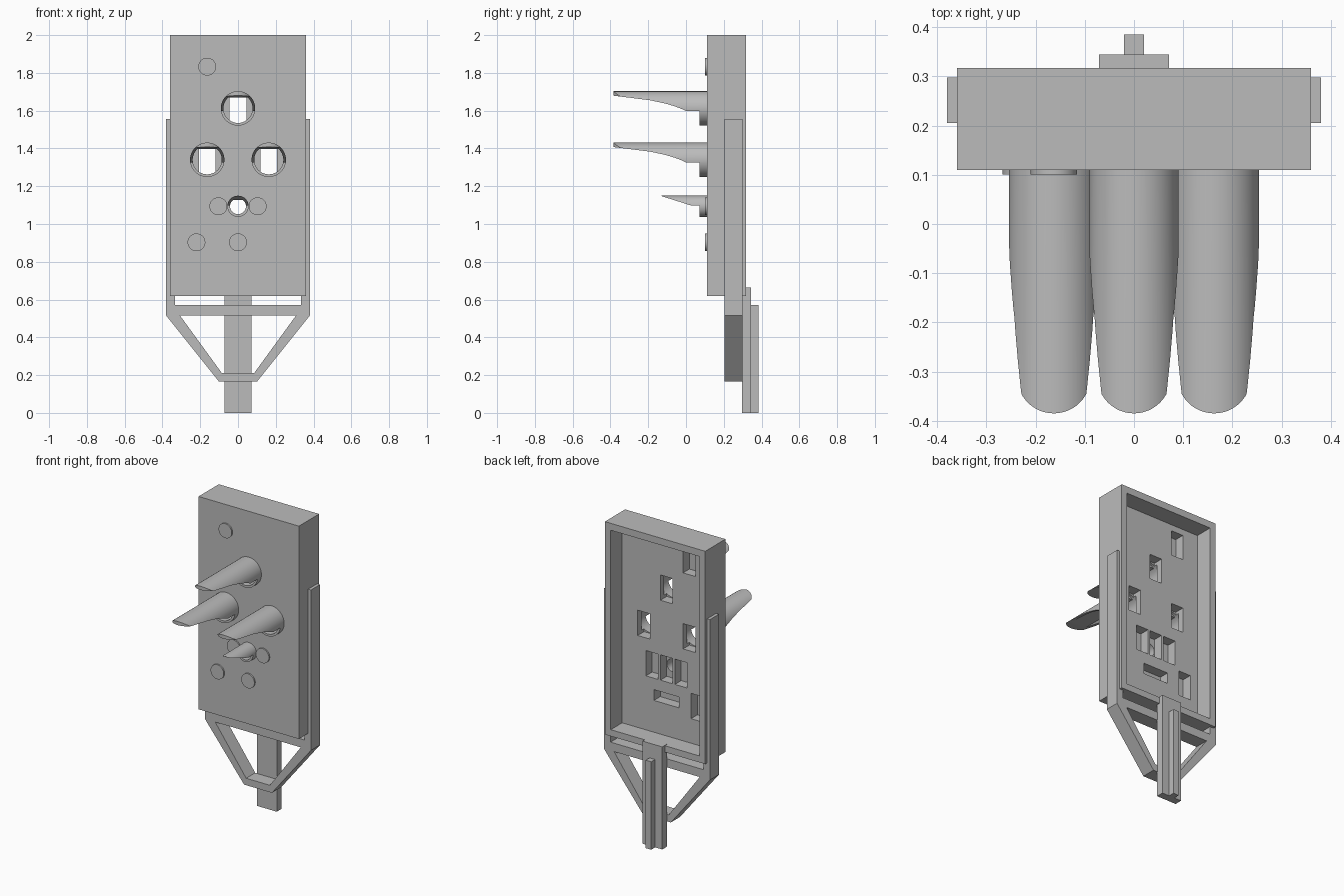
import bpy, bmesh, math
from mathutils import Vector

if "Cube" in bpy.data.objects:
    bpy.data.objects.remove(bpy.data.objects["Cube"], do_unlink=True)

grey = bpy.data.materials.new("plain grey")
grey.use_nodes = True
grey.diffuse_color = (0.5, 0.5, 0.5, 1)
grey.node_tree.nodes["Principled BSDF"].inputs["Base Color"].default_value = (0.5, 0.5, 0.5, 1)


def prism(name, points, axis, lo, hi):
    """Extrude a 2D outline along an axis; the outline uses the other two axes in order."""
    def place(p, d):
        return {"x": (d, p[0], p[1]), "y": (p[0], d, p[1]), "z": (p[0], p[1], d)}[axis]
    bm = bmesh.new()
    face = bm.faces.new([bm.verts.new(place(p, lo)) for p in points])
    result = bmesh.ops.extrude_face_region(bm, geom=[face])
    moved = [v for v in result["geom"] if isinstance(v, bmesh.types.BMVert)]
    bmesh.ops.translate(bm, verts=moved, vec=Vector(place((0, 0), hi - lo)))
    bmesh.ops.recalc_face_normals(bm, faces=bm.faces)
    mesh = bpy.data.meshes.new(name)
    bm.to_mesh(mesh)
    bm.free()
    mesh.materials.append(grey)
    obj = bpy.data.objects.new(name, mesh)
    bpy.context.collection.objects.link(obj)
    return obj


def box(name, x0, x1, y0, y1, z0, z1):
    return prism(name, [(x0, z0), (x1, z0), (x1, z1), (x0, z1)], "y", y0, y1)


def circle(x, z, r, top=1.0, n=64):
    """Round outline, optionally flattened at a height above its centre."""
    angles = [2 * math.pi * (i + 0.5) / n for i in range(n)]
    pts = [(x + r * math.cos(a), z + r * math.sin(a)) for a in angles]
    return [p for p in pts if p[1] <= z + top]


def combine(obj, other, operation="DIFFERENCE"):
    mod = obj.modifiers.new("cut", "BOOLEAN")
    mod.operation, mod.solver, mod.object = operation, "EXACT", other
    bpy.context.view_layer.objects.active = obj
    bpy.ops.object.modifier_apply(modifier=mod.name)
    bpy.data.objects.remove(other, do_unlink=True)


def smooth(obj):
    bpy.ops.object.select_all(action="DESELECT")
    obj.select_set(True)
    bpy.context.view_layer.objects.active = obj
    bpy.ops.object.shade_smooth_by_angle(angle=math.radians(30))


# Hollow panel, open at the back
panel = box("panel", -0.36, 0.36, 0.11, 0.317, 0.62, 2.0)
combine(panel, box("cavity", -0.318, 0.318, 0.2, 0.4, 0.662, 1.955))

scoops = [(0, 1.612), (-0.163, 1.34), (0.163, 1.34)]
small = (0, 1.094)
discs = [(-0.163, 1.833), (-0.104, 1.094), (0.104, 1.094), (-0.22, 0.903), (0, 0.903)]

# Rectangular pockets behind every fitting
for x, z in scoops + [small] + discs:
    w, h = (0.09, 0.035) if (x, z) == discs[-1] else (0.044, 0.082)
    combine(panel, box("pocket", x - w, x + w, 0.135, 0.25, z - h, z + h))

# Round holes through the front plate
for x, z in scoops:
    combine(panel, prism("hole", circle(x, z, 0.077), "y", 0.05, 0.16))
combine(panel, prism("hole", circle(*small, 0.042), "y", 0.05, 0.16))


def scoop(name, x, z, r, bore, flat, tip, lower, plan=None):
    """Round bar trimmed below by a side curve, rounded in plan and bored out."""
    obj = prism(name, circle(x, z, r), "y", tip, 0.118)
    side = [(0.15, 0.12), (tip - 0.02, 0.12)] + lower + [(0.072, -0.12), (0.15, -0.12)]
    combine(obj, prism("side", [(y, z + d) for y, d in side], "x", x - 0.2, x + 0.2), "INTERSECT")
    if plan:
        combine(obj, prism("plan", [(x + a, b) for a, b in plan], "z", z - 0.2, z + 0.2), "INTERSECT")
    combine(obj, prism("bore", circle(x, z, bore, flat), "y", tip - 0.1, 0.2))
    smooth(obj)


# Three long scoops
curve = [(-0.405, 0.07), (-0.3, 0.057), (-0.19, 0.043), (-0.11, 0.026),
         (-0.06, 0.011), (-0.02, -0.004), (0, -0.014), (0.072, -0.014)]
tip_arc = [(0.075 * math.cos(a), -0.31 - 0.075 * math.sin(a))
           for a in [math.pi * i / 24 for i in range(25)]]
plan = [(0.1, 0.15), (0.1, 0)] + tip_arc + [(-0.1, 0), (-0.1, 0.15)]
for label, (x, z) in zip(("upper", "right", "left"), scoops):
    scoop(label + "_scoop", x, z, 0.091, 0.077, 0.059, -0.385, curve, plan)

# Short pointed spout
scoop("small_spout", *small, 0.056, 0.042, 0.034, -0.13,
      [(-0.15, 0.06), (0.03, 0.003), (0.072, 0.003)])

# Thin discs on the front
for i, (x, z) in enumerate(discs):
    smooth(prism("disc_%d" % (i + 1), circle(x, z, 0.047), "y", 0.101, 0.112))

# Side rails with crossbar and tapered lower bracket
half = [(0.333, 0.57), (0.333, 1.555), (0.38, 1.555), (0.38, 0.515), (0.1, 0.165)]
frame = prism("frame", half + [(-x, z) for x, z in reversed(half)], "y", 0.205, 0.298)
combine(frame, prism("opening", [(0.307, 0.515), (0.085, 0.21), (-0.085, 0.21), (-0.307, 0.515)],
                     "y", 0.1, 0.4))

# Back handle strip and its raised rib
box("handle_strip", -0.071, 0.071, 0.296, 0.345, 0, 0.665)
box("handle_rib", -0.02, 0.02, 0.343, 0.385, 0, 0.57)
